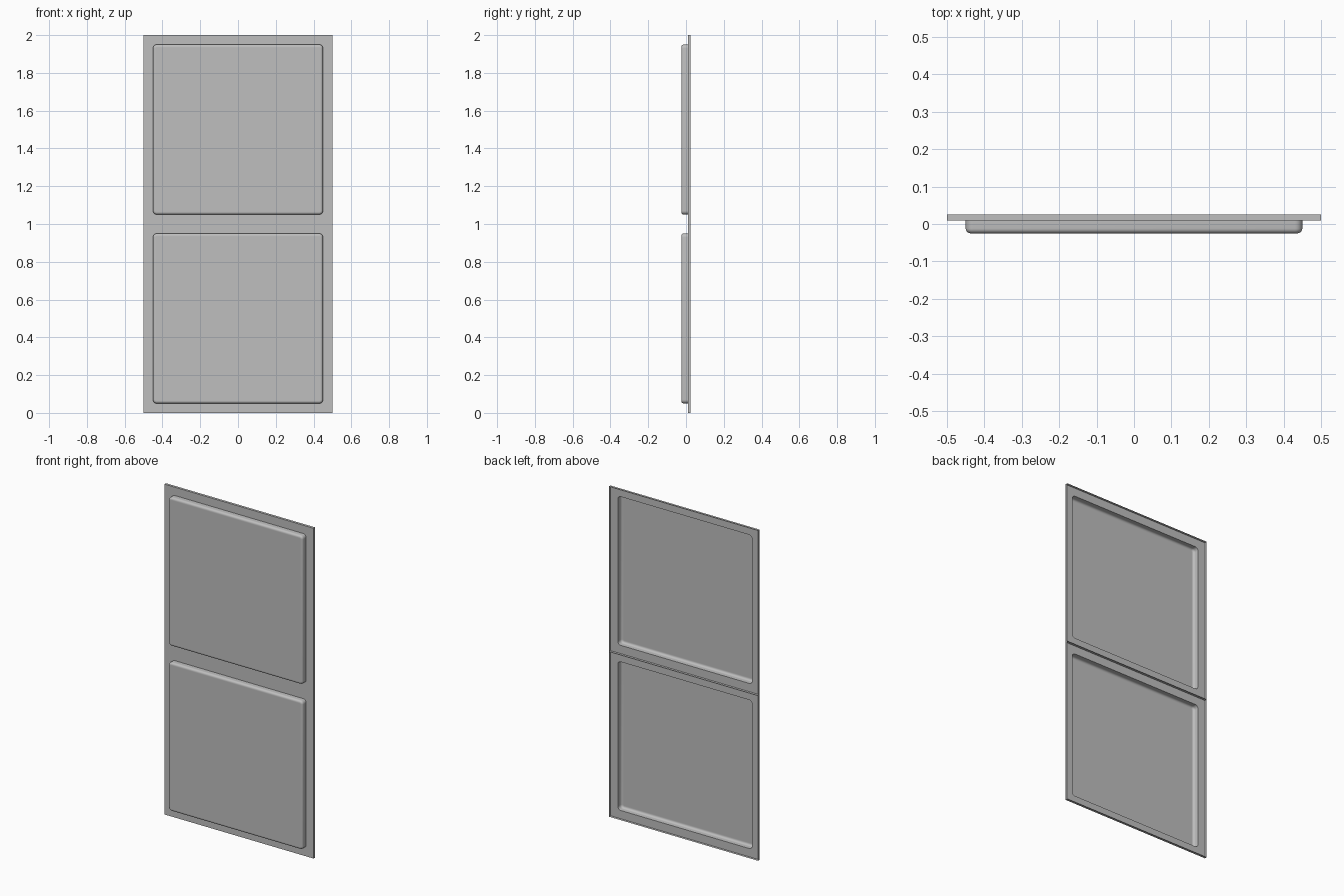
import bpy
import bmesh
from math import cos, sin, pi, radians

cube = bpy.data.objects.get("Cube")
if cube:
    bpy.data.objects.remove(cube, do_unlink=True)

# Single grey sheet finish
grey = bpy.data.materials.new("panel_grey")
grey.use_nodes = True
colour = (0.52, 0.52, 0.52, 1)
grey.diffuse_color = colour
grey.node_tree.nodes["Principled BSDF"].inputs["Base Color"].default_value = colour

CORNER_STEPS = 6     # segments round each corner
FILLET_STEPS = 5     # segments across the pressed edge
HALF = 0.5           # half width of a panel
PRESS = 0.45         # half width of the pressed field
RADIUS = 0.02        # corner radius of the pressed field
FILLET = 0.013       # rounding of its front edge
BACK, FLANGE, FRONT = 0.025, 0.01, -0.025


def ring(bm, half, radius, y):
    """Rounded square loop, anticlockwise seen from the front."""
    verts = []
    for quarter in range(4):
        mid = pi / 4 + quarter * pi / 2
        cx = (half - radius) * (1 if cos(mid) > 0 else -1)
        cz = (half - radius) * (1 if sin(mid) > 0 else -1)
        for i in range(CORNER_STEPS + 1):
            a = (quarter + i / CORNER_STEPS) * pi / 2
            verts.append(bm.verts.new((cx + radius * cos(a), y, cz + radius * sin(a))))
    return verts


def pressed_panel(name, z):
    # Section from the back of the rim, over the flange, to the front field
    section = [(HALF, 0, BACK), (HALF, 0, FLANGE), (PRESS, RADIUS, FLANGE)]
    for i in range(FILLET_STEPS + 1):
        a = i / FILLET_STEPS * pi / 2
        inset = FILLET * (1 - cos(a))
        section.append((PRESS - inset, RADIUS - inset, FRONT + FILLET * (1 - sin(a))))
    # Narrow flat border keeps the field's shading flat
    section.append((PRESS - FILLET - 0.003, RADIUS - FILLET - 0.003, FRONT))

    bm = bmesh.new()
    rings = [ring(bm, *s) for s in section]
    for outer, inner in zip(rings, rings[1:]):
        for k in range(len(outer)):
            n = (k + 1) % len(outer)
            bm.faces.new((outer[k], outer[n], inner[n], inner[k]))
    bm.faces.new(rings[-1])
    # Square rim corners collapse to single points
    bmesh.ops.remove_doubles(bm, verts=bm.verts, dist=0.00001)

    mesh = bpy.data.meshes.new(name)
    bm.to_mesh(mesh)
    bm.free()
    mesh.materials.append(grey)
    obj = bpy.data.objects.new(name, mesh)
    obj.location.z = z
    bpy.context.collection.objects.link(obj)

    bpy.ops.object.select_all(action='DESELECT')
    obj.select_set(True)
    bpy.context.view_layer.objects.active = obj
    bpy.ops.object.shade_smooth_by_angle(angle=radians(35))


# Two equal panels stacked edge to edge
pressed_panel("lower_panel", HALF)
pressed_panel("upper_panel", 3 * HALF)
